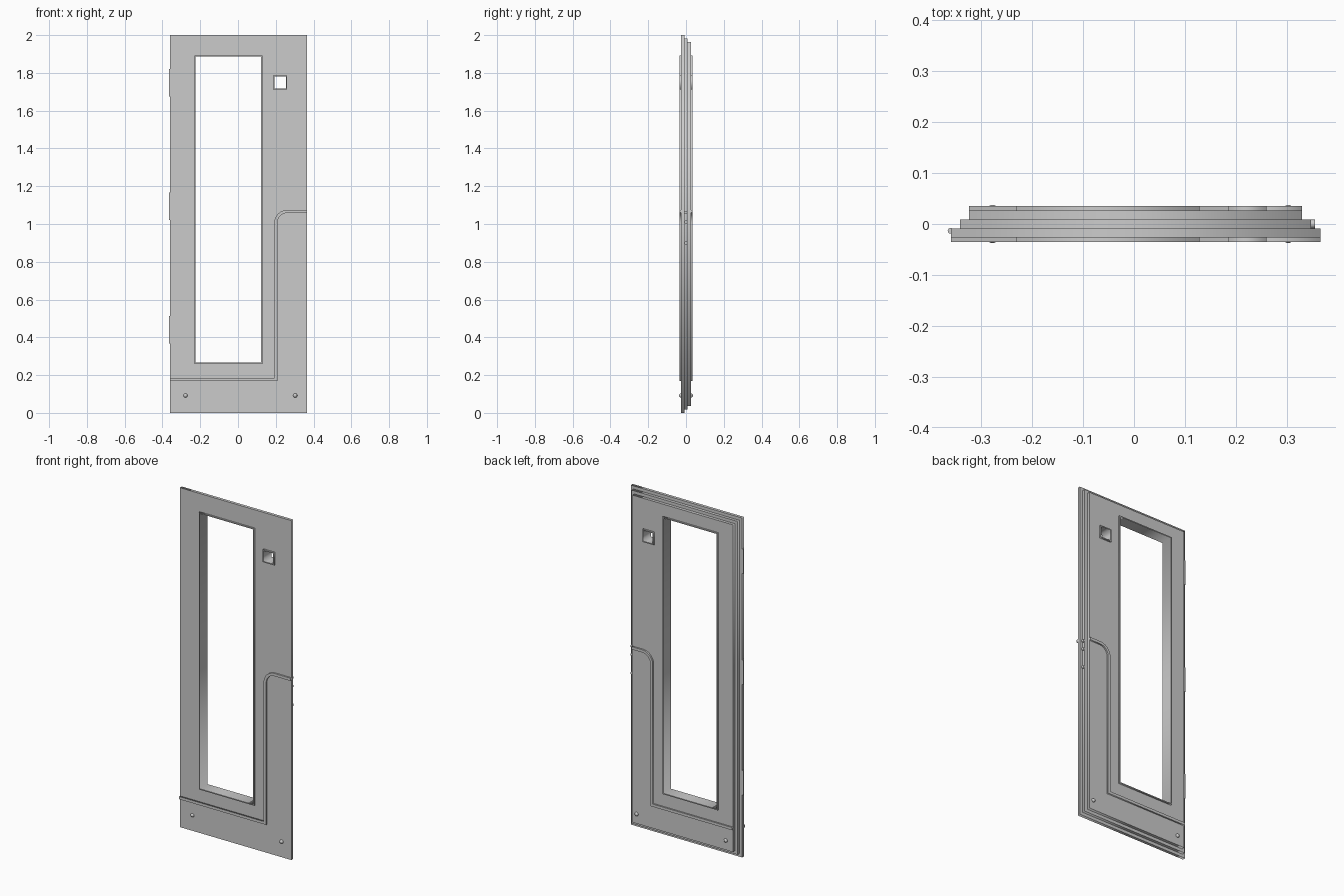
import bpy
from math import sin, cos, pi

if "Cube" in bpy.data.objects:
    bpy.data.objects.remove(bpy.data.objects["Cube"])


def rect(x0, x1, z0, z1):
    return [(x0, z0), (x1, z0), (x1, z1), (x0, z1)]


def grow(r, d):
    x0, x1, z0, z1 = r
    return (x0 - d, x1 + d, z0 - d, z1 + d)


def sheet(name, loops, y0, y1):
    """Flat profile in the XZ plane (inner loops are holes), solid from y0 to y1."""
    cu = bpy.data.curves.new(name, 'CURVE')
    cu.dimensions = '2D'
    cu.fill_mode = 'BOTH'
    cu.extrude = (y1 - y0) / 2
    for pts in loops:
        sp = cu.splines.new('POLY')
        sp.points.add(len(pts) - 1)
        for p, (x, z) in zip(sp.points, pts):
            p.co = (x, z, 0, 1)
        sp.use_cyclic_u = True
    ob = bpy.data.objects.new(name, cu)
    bpy.context.collection.objects.link(ob)
    ob.location.y = (y0 + y1) / 2
    ob.rotation_euler.x = pi / 2
    bpy.ops.object.select_all(action='DESELECT')
    ob.select_set(True)
    bpy.context.view_layer.objects.active = ob
    bpy.ops.object.convert(target='MESH')
    return bpy.context.object


def rod(name, r, length, loc, rot=(0, 0, 0), sides=24):
    bpy.ops.mesh.primitive_cylinder_add(vertices=sides, radius=r, depth=length,
                                        location=loc, rotation=rot)
    bpy.context.object.name = name
    bpy.ops.object.shade_smooth_by_angle()


WINDOW = (-0.231, 0.129, 0.26, 1.893)
PEEPHOLE = (0.186, 0.260, 1.711, 1.786)
SLAB = (-0.360, 0.366, 0.0, 2.0)
STEP = 0.018
FACE, TRIM = 0.0265, 0.0355

# Three stepped slabs, each smaller towards the back
for i, name in enumerate(("front_slab", "middle_slab", "back_slab")):
    y0 = -FACE + i * 2 * FACE / 3
    sheet(name, [rect(*grow(SLAB, -STEP * i)), rect(*WINDOW), rect(*PEEPHOLE)],
          y0, y0 + 2 * FACE / 3)

# Sleeves lining the two openings and standing proud of both faces
for name, r in (("window_trim", WINDOW), ("peephole_trim", PEEPHOLE)):
    sheet(name, [rect(*r), rect(*grow(r, -0.006))], -TRIM, TRIM)


# Raised moulding with a rounded upper bend, on both faces
def moulding(x_left, x_right):
    cx, cz = 0.262, 1.005
    arc = lambda r: [(cx - r * cos(a), cz + r * sin(a))
                     for a in (pi / 2 * k / 10 for k in range(11))]
    ro, ri = 0.070, 0.054
    upper = [(x_left, 0.184), (cx - ro, 0.184)] + arc(ro) + [(x_right, cz + ro)]
    lower = [(x_left, 0.168), (cx - ri, 0.168)] + arc(ri) + [(x_right, cz + ri)]
    return upper + lower[::-1]


sheet("front_moulding", [moulding(SLAB[0], SLAB[1])], -TRIM, -FACE)
sheet("back_moulding", [moulding(SLAB[0] + 2 * STEP, SLAB[1] - 2 * STEP)], FACE, TRIM)

# Round studs near the bottom corners
for side, y in (("front", -FACE), ("back", FACE)):
    for x in (-0.278, 0.303):
        bpy.ops.mesh.primitive_uv_sphere_add(segments=20, ring_count=12, radius=0.011,
                                             location=(x, y, 0.092))
        bpy.context.object.name = side + "_stud"
        bpy.ops.object.shade_smooth_by_angle()

# Hinge barrels on the left edge
for z in (0.441, 1.093, 1.747):
    rod("hinge", 0.0055, 0.145, (-0.3605, -0.0135, z))

# Latch pins on the right edge of the middle slab
for z in (0.90, 1.01, 1.06):
    rod("latch_pin", 0.0085, 0.016, (SLAB[1] - STEP, 0, z), (0, pi / 2, 0), 16)
